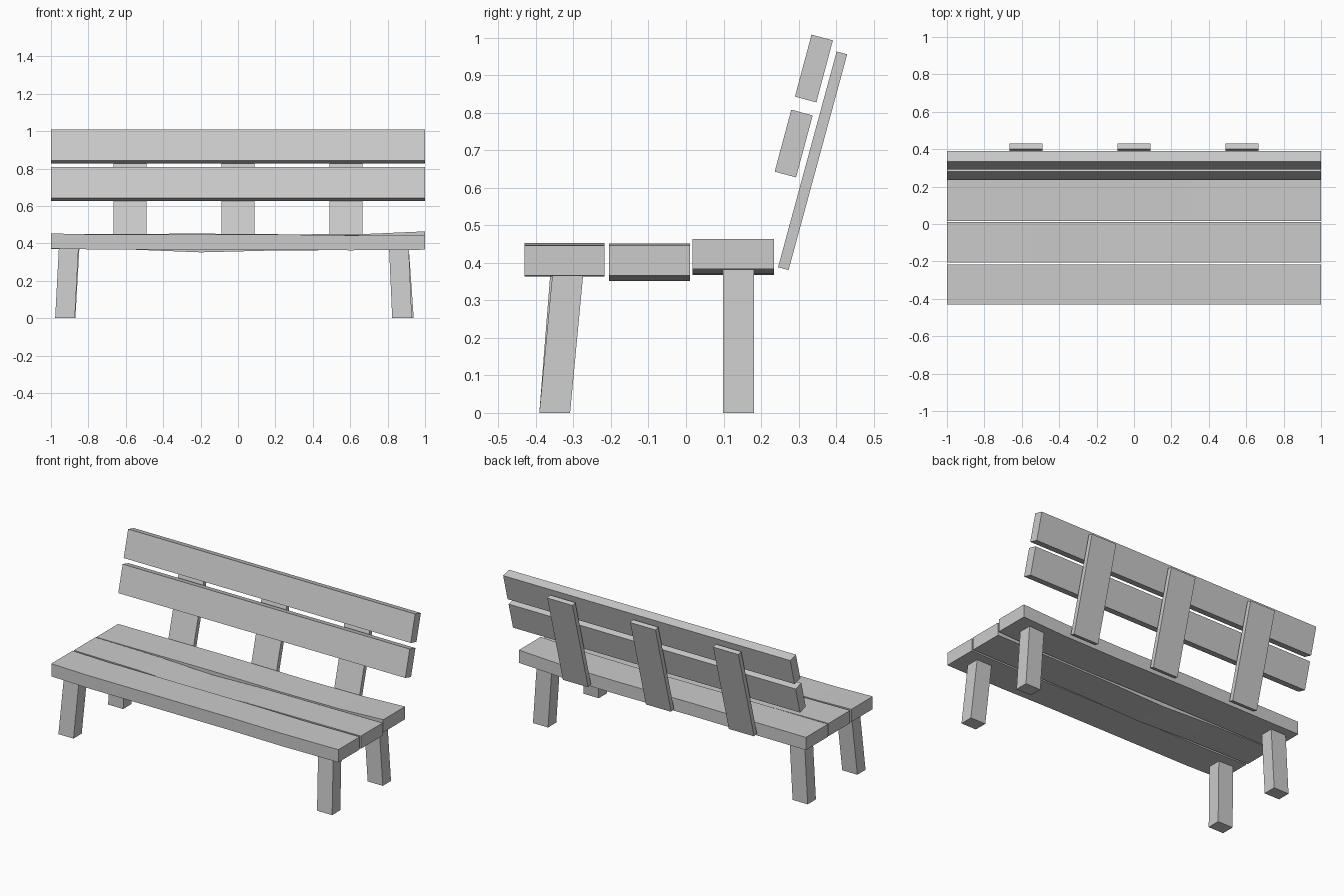
import bpy
import bmesh
import math
from mathutils import Matrix, Vector

cube = bpy.data.objects.get("Cube")
if cube:
    bpy.data.objects.remove(cube, do_unlink=True)

grey = bpy.data.materials.new("plain_grey")
grey.use_nodes = True
color = (0.6, 0.6, 0.6, 1)
grey.diffuse_color = color
grey.node_tree.nodes["Principled BSDF"].inputs["Base Color"].default_value = color


def finish(name, bm):
    bmesh.ops.recalc_face_normals(bm, faces=bm.faces)
    mesh = bpy.data.meshes.new(name)
    bm.to_mesh(mesh)
    bm.free()
    mesh.materials.append(grey)
    obj = bpy.data.objects.new(name, mesh)
    bpy.context.collection.objects.link(obj)
    return obj


def box(name, center, size, tilt=0):
    """Box leaning backwards by tilt degrees."""
    bm = bmesh.new()
    matrix = (Matrix.Translation(center) @ Matrix.Rotation(math.radians(-tilt), 4, 'X')
              @ Matrix.Diagonal((*size, 1)))
    bmesh.ops.create_cube(bm, size=1, matrix=matrix)
    return finish(name, bm)


def warped_plank(name, y0, y1, line, thickness=0.08):
    """Plank whose top follows a line of (x, z) points."""
    bm = bmesh.new()
    outline = line + [(x, z - thickness) for x, z in reversed(line)]
    face = bm.faces.new([bm.verts.new((x, y0, z)) for x, z in outline])
    side = bmesh.ops.extrude_face_region(bm, geom=[face])["geom"]
    verts = [v for v in side if isinstance(v, bmesh.types.BMVert)]
    bmesh.ops.translate(bm, verts=verts, vec=(0, y1 - y0, 0))
    return finish(name, bm)


def leg(name, foot, top, height, width=0.105, depth=0.082):
    """Square post sheared between its foot and top centres."""
    bm = bmesh.new()
    bmesh.ops.create_cube(bm, size=1)
    for v in bm.verts:
        x, y = top if v.co.z > 0 else foot
        v.co = Vector((x + v.co.x * width, y + v.co.y * depth,
                       height if v.co.z > 0 else 0))
    return finish(name, bm)


# Seat planks, each slightly bent
warped_plank("seat_plank_front", -0.43, -0.217,
             [(-1, 0.453), (-0.75, 0.447), (0.25, 0.447), (0.6, 0.443), (1, 0.446)])
warped_plank("seat_plank_middle", -0.205, 0.01,
             [(-1, 0.451), (-0.55, 0.446), (-0.2, 0.432), (0.2, 0.442), (1, 0.446)])
warped_plank("seat_plank_back", 0.017, 0.235,
             [(-1, 0.449), (-0.2, 0.452), (0.3, 0.448), (0.7, 0.451), (1, 0.464)])

# Backrest boards
box("back_board_upper", (0, 0.341, 0.918), (2, 0.059, 0.171), 15)
box("back_board_lower", (0, 0.287, 0.718), (2, 0.059, 0.171), 15)

# Uprights behind the boards
for side, x in (("right", -0.578), ("middle", 0), ("left", 0.578)):
    box("back_upright_" + side, (x, 0.3375, 0.672), (0.176, 0.029, 0.596), 15.2)

# Legs
leg("front_leg_right", (-0.925, -0.35), (-0.905, -0.32), 0.38)
leg("front_leg_left", (0.877, -0.35), (0.86, -0.314), 0.38)
leg("back_leg_right", (-0.922, 0.14), (-0.9, 0.14), 0.385)
leg("back_leg_left", (0.887, 0.14), (0.86, 0.14), 0.385)
